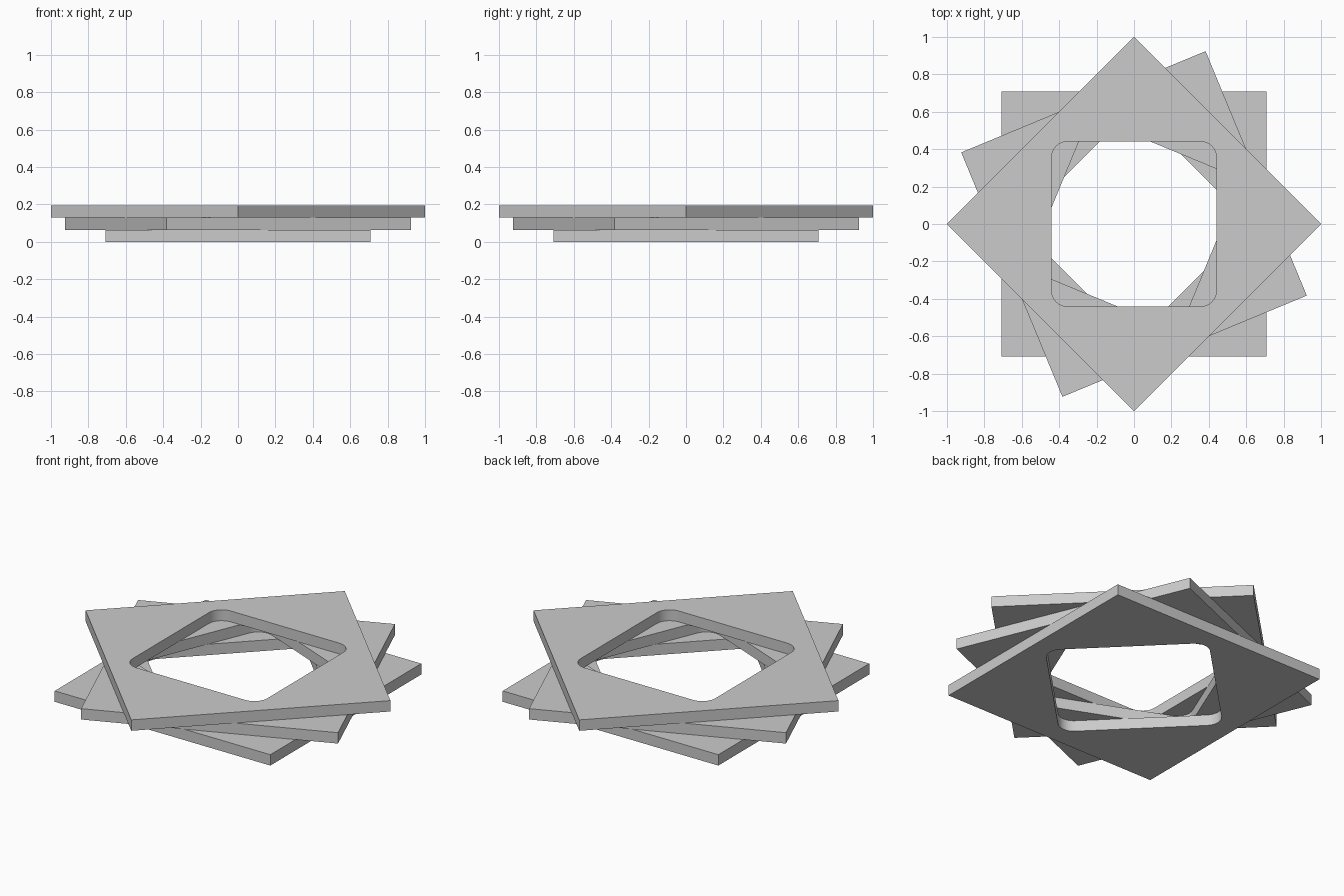
import bpy, bmesh
from math import radians, cos, sin, pi

if "Cube" in bpy.data.objects:
    bpy.data.objects.remove(bpy.data.objects["Cube"])

HALF = 0.7071        # half side of each plate
HOLE = 0.441         # half side of the opening
RADIUS = 0.085       # corner radius of the opening
THICK = 0.0645

grey = bpy.data.materials.new("plain grey")
grey.use_nodes = True
colour = (0.6, 0.6, 0.6, 1)
grey.diffuse_color = colour
grey.node_tree.nodes["Principled BSDF"].inputs["Base Color"].default_value = colour


def rounded_square(half, radius, steps, turn):
    """Outline of a square, turned by an angle, with rounded corners."""
    points = []
    for corner in range(4):
        mid = pi / 4 + corner * pi / 2
        cx = (half - radius) * 2 ** 0.5 * cos(mid + turn)
        cy = (half - radius) * 2 ** 0.5 * sin(mid + turn)
        for i in range(steps + 1):
            a = corner * pi / 2 + i / steps * pi / 2 + turn
            points.append((cx + radius * cos(a), cy + radius * sin(a)))
    return points


def square(half):
    return [(-half, -half), (half, -half), (half, half), (-half, half)]


def make_plate(name, base, angle):
    """Square plate whose opening is turned an eighth of a circle against it."""
    bm = bmesh.new()
    edges = []
    for loop in (square(HALF), rounded_square(HOLE, RADIUS, 8, pi / 4)):
        verts = [bm.verts.new((x, y, 0)) for x, y in loop]
        edges += [bm.edges.new((v, verts[i - 1])) for i, v in enumerate(verts)]
    bmesh.ops.triangle_fill(bm, edges=edges, use_beauty=True, normal=(0, 0, 1))
    top = bmesh.ops.extrude_face_region(bm, geom=bm.faces[:])["geom"]
    bmesh.ops.translate(bm, vec=(0, 0, THICK),
                        verts=[g for g in top if isinstance(g, bmesh.types.BMVert)])
    bmesh.ops.recalc_face_normals(bm, faces=bm.faces[:])
    mesh = bpy.data.meshes.new(name)
    bm.to_mesh(mesh)
    bm.free()
    mesh.materials.append(grey)
    plate = bpy.data.objects.new(name, mesh)
    bpy.context.collection.objects.link(plate)
    plate.location.z = base
    plate.rotation_euler.z = radians(angle)
    # Round the opening's corners in shading, keep the rims crisp
    bpy.ops.object.select_all(action='DESELECT')
    plate.select_set(True)
    bpy.context.view_layer.objects.active = plate
    bpy.ops.object.shade_smooth_by_angle(angle=radians(30))


# Three stacked plates, each twisted a little further
for level, name in enumerate(("bottom_plate", "middle_plate", "top_plate")):
    make_plate(name, level * THICK, level * 22.5)
